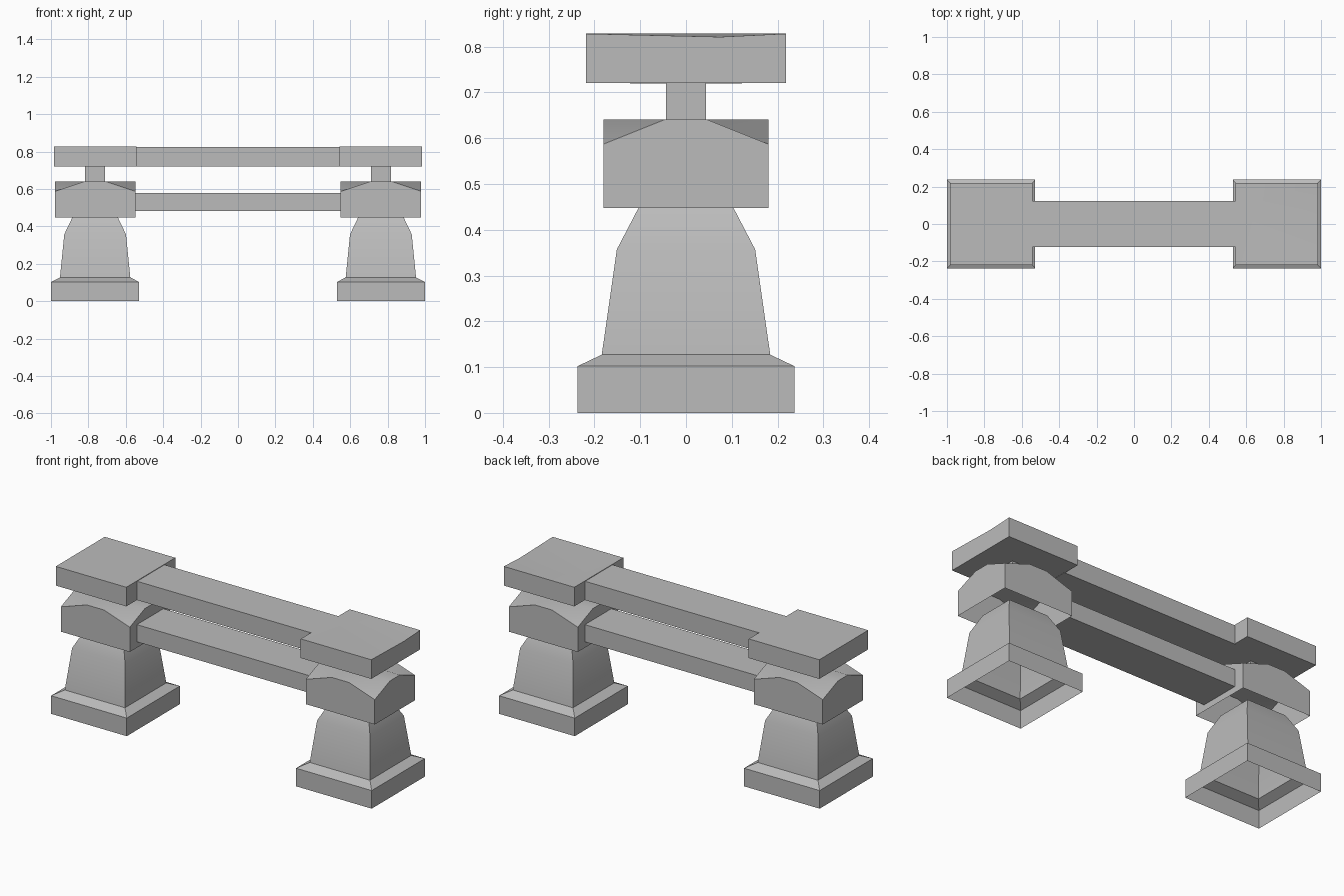
import bpy
import bmesh

if "Cube" in bpy.data.objects:
    bpy.data.objects.remove(bpy.data.objects["Cube"], do_unlink=True)

stone = bpy.data.materials.new("grey_stone")
stone.use_nodes = True
GREY = (0.5, 0.5, 0.5, 1)
stone.diffuse_color = GREY
stone.node_tree.nodes["Principled BSDF"].inputs["Base Color"].default_value = GREY

CENTRE = 0.764  # distance of each support from the middle


def finish(bm, name, x):
    """Turn a bmesh into a shaded object standing at the given x."""
    mesh = bpy.data.meshes.new(name)
    bm.to_mesh(mesh)
    bm.free()
    mesh.materials.append(stone)
    obj = bpy.data.objects.new(name, mesh)
    obj.location.x = x
    bpy.context.collection.objects.link(obj)
    bpy.ops.object.select_all(action='DESELECT')
    obj.select_set(True)
    bpy.context.view_layer.objects.active = obj
    bpy.ops.object.shade_smooth_by_angle(angle=0.52)
    return obj


def loft(rings, bottom=False, top=False):
    """Stack rectangles given as (half width, half depth, height)."""
    bm = bmesh.new()
    loops = [[bm.verts.new((sx * hx, sy * hy, z))
              for sx, sy in ((-1, -1), (1, -1), (1, 1), (-1, 1))]
             for hx, hy, z in rings]
    for low, high in zip(loops, loops[1:]):
        for i in range(4):
            j = (i + 1) % 4
            bm.faces.new((low[i], low[j], high[j], high[i]))
    if bottom:
        bm.faces.new(loops[0][::-1])
    if top:
        bm.faces.new(loops[-1])
    return bm


def box(hx, hy, z0, z1):
    return loft([(hx, hy, z0), (hx, hy, z1)], True, True)


def capital():
    """Open-bottomed block whose top is a cross ridge with dropped corners."""
    bm = bmesh.new()
    xs, ys = (-0.215, -0.053, 0.053, 0.215), (-0.18, -0.045, 0.045, 0.18)
    grid = [[bm.verts.new((x, y, 0.587 if i in (0, 3) and j in (0, 3) else 0.641))
             for j, y in enumerate(ys)] for i, x in enumerate(xs)]
    for i in range(3):
        for j in range(3):
            bm.faces.new((grid[i][j], grid[i + 1][j],
                          grid[i + 1][j + 1], grid[i][j + 1]))
    rim = [e for e in bm.edges if e.is_boundary]
    walls = bmesh.ops.extrude_edge_only(bm, edges=rim)["geom"]
    for v in walls:
        if isinstance(v, bmesh.types.BMVert):
            v.co.z = 0.447
    bmesh.ops.recalc_face_normals(bm, faces=bm.faces)
    return bm


def slab(chipped):
    """Top slab; the chipped one has a shallow nick in its outer edge."""
    bm = box(0.22, 0.218, 0.72, 0.828)
    if chipped:
        bmesh.ops.bisect_plane(bm, geom=bm.verts[:] + bm.edges[:] + bm.faces[:],
                               plane_co=(0, 0.075, 0), plane_no=(0, 1, 0))
        for v in bm.verts:
            if abs(v.co.y - 0.075) < 0.001 and v.co.z > 0.8 and v.co.x > 0:
                v.co.z -= 0.007
        bmesh.ops.triangulate(bm, faces=[f for f in bm.faces if f.normal.z > 0.9])
    return bm


# The two supports
for side, sign in (("left", 1), ("right", -1)):
    x = sign * CENTRE
    finish(loft([(0.236, 0.237, 0), (0.236, 0.237, 0.102), (0.188, 0.184, 0.127)]),
           side + "_plinth", x)
    finish(loft([(0.188, 0.184, 0.127), (0.165, 0.151, 0.357), (0.121, 0.103, 0.449)],
                top=True), side + "_leg", x)
    finish(capital(), side + "_capital", x)
    finish(box(0.053, 0.044, 0.635, 0.725), side + "_neck", x)
    finish(slab(sign > 0), side + "_slab", x)

# The two beams joining them
finish(box(0.548, 0.122, 0.719, 0.825), "upper_beam", 0)
finish(box(0.548, 0.118, 0.481, 0.578), "lower_beam", 0)
